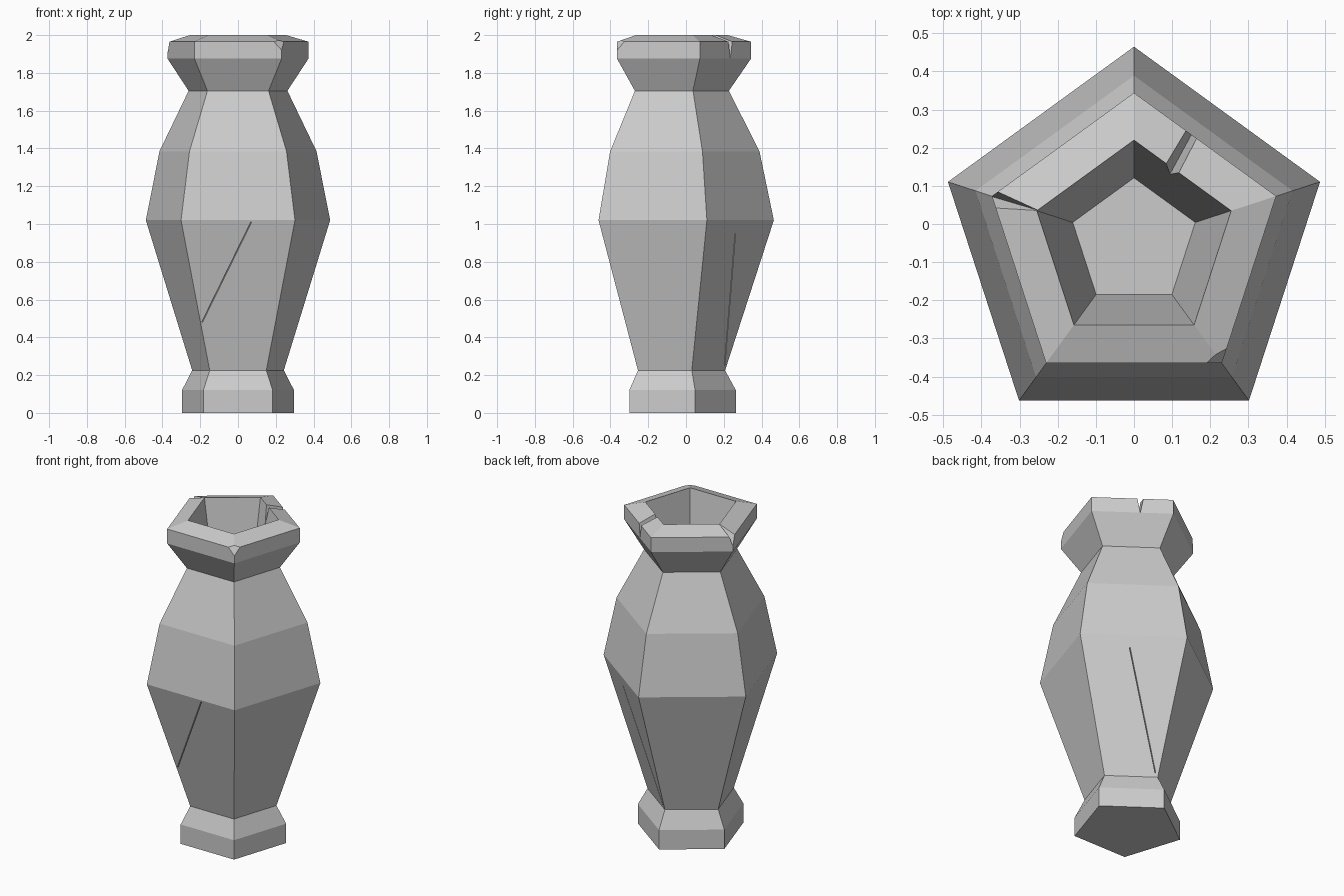
import bpy, bmesh
from math import sin, cos, radians
from mathutils import Vector

if "Cube" in bpy.data.objects:
    bpy.data.objects.remove(bpy.data.objects["Cube"])

CENTRE_Y = -0.048

stone = bpy.data.materials.new("grey_stone")
stone.use_nodes = True
stone.diffuse_color = (0.6, 0.6, 0.6, 1)
stone.node_tree.nodes["Principled BSDF"].inputs["Base Color"].default_value = (0.6, 0.6, 0.6, 1)


def make_object(name, bm):
    bmesh.ops.recalc_face_normals(bm, faces=bm.faces)
    mesh = bpy.data.meshes.new(name)
    bm.to_mesh(mesh)
    bm.free()
    mesh.materials.append(stone)
    obj = bpy.data.objects.new(name, mesh)
    bpy.context.collection.objects.link(obj)
    return obj


def lathe(bm, profile, sides=5):
    """Five-sided body from (radius, height) pairs, capped at both ends."""
    rings = []
    for r, z in profile:
        angles = [radians(90 + 360 * i / sides) for i in range(sides)]
        rings.append([bm.verts.new((r * cos(a), CENTRE_Y + r * sin(a), z)) for a in angles])
    for low, high in zip(rings, rings[1:]):
        for i in range(sides):
            j = (i + 1) % sides
            bm.faces.new((low[i], low[j], high[j], high[i]))
    bm.faces.new(rings[0])
    bm.faces.new(rings[-1])


def carve(target, start, end):
    """Cut a V groove; each end is a triangle of left lip, right lip and bottom."""
    bm = bmesh.new()
    a = [bm.verts.new(p) for p in start]
    b = [bm.verts.new(p) for p in end]
    bm.faces.new(a)
    bm.faces.new(b)
    for i in range(3):
        j = (i + 1) % 3
        bmesh.ops.triangulate(bm, faces=[bm.faces.new((a[i], a[j], b[j], b[i]))])
    cutter = make_object("groove_cutter", bm)
    cutter.hide_render = True
    mod = target.modifiers.new("groove", "BOOLEAN")
    mod.operation = "DIFFERENCE"
    mod.solver = "EXACT"
    mod.object = cutter
    bpy.context.view_layer.objects.active = target
    bpy.ops.object.modifier_apply(modifier=mod.name)
    bpy.data.objects.remove(cutter)


def crack(target, p, q, normal, width=0.003, depth=0.015):
    """Hairline groove along a wall from p to q."""
    p, q, n = Vector(p), Vector(q), Vector(normal).normalized()
    side = (q - p).cross(n).normalized() * width
    ends = [[c + side + n * 0.005, c - side + n * 0.005, c - n * depth] for c in (p, q)]
    carve(target, *ends)


# Body: foot, belly, neck, rim, then down the inside to the floor
body_bm = bmesh.new()
lathe(body_bm, [
    (0.312, 0), (0.312, 0.12), (0.255, 0.225), (0.513, 1.02), (0.437, 1.385),
    (0.275, 1.705), (0.392, 1.875), (0.392, 1.965), (0.268, 2.0),
    (0.176, 1.5), (0.169, 1.46),
])

# Knocked-off corner at the front left of the rim
a, b, c = Vector((0.19, -0.365, 1.965)), Vector((0.245, -0.325, 1.965)), Vector((0.231, -0.365, 1.92))
normal = (b - a).cross(c - a)
if normal.z < 0:
    normal.negate()
cut = bmesh.ops.bisect_plane(
    body_bm, geom=body_bm.verts[:] + body_bm.edges[:] + body_bm.faces[:],
    plane_co=a, plane_no=normal, clear_outer=True)
bmesh.ops.holes_fill(body_bm, edges=[e for e in body_bm.edges if e.is_boundary], sides=0)
vase = make_object("vase_body", body_bm)

# Deep notch through the back of the rim
carve(vase,
      [(0.054, 0.107, 2.02), (0.105, 0.107, 2.02), (0.083, 0.110, 1.89)],
      [(0.148, 0.290, 2.02), (0.200, 0.268, 2.02), (0.178, 0.285, 1.87)])

# Chip at the side corner of the rim
carve(vase,
      [(-0.245, 0.037, 2.01), (-0.245, 0.030, 2.01), (-0.245, 0.034, 2.005)],
      [(-0.400, 0.115, 1.98), (-0.400, 0.030, 1.98), (-0.400, 0.080, 1.885)])

# Hairline cracks on the lower belly
crack(vase, (0.07, -0.46, 1.01), (-0.19, -0.321, 0.48), (0, -0.97, -0.25))
crack(vase, (0.249, 0.260, 0.95), (0.015, 0.205, 0.25), (0.57, 0.785, -0.25))
